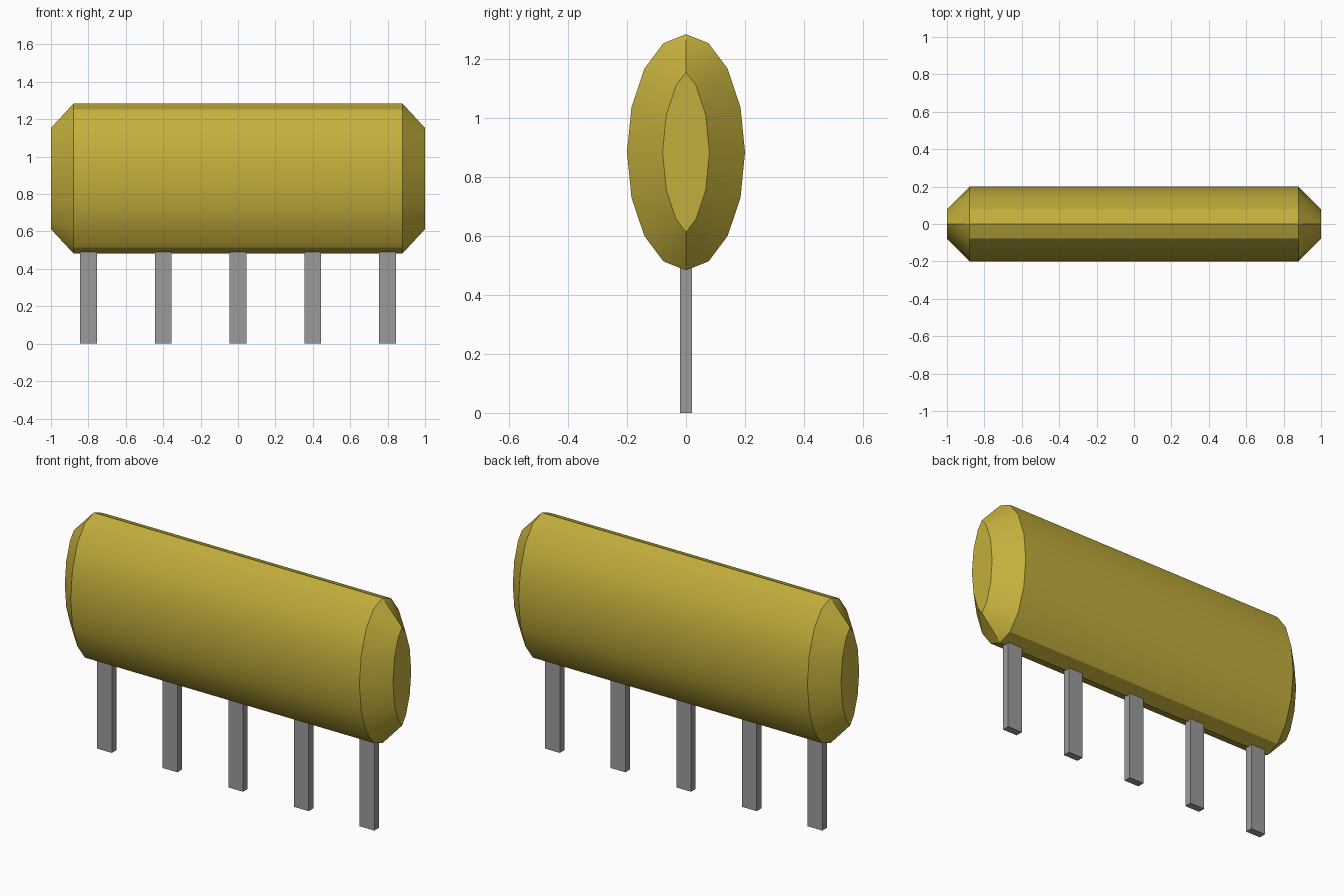
import bpy, bmesh, math
from mathutils import Vector

cube = bpy.data.objects.get("Cube")
if cube:
    bpy.data.objects.remove(cube, do_unlink=True)


def material(name, rgb):
    m = bpy.data.materials.new(name)
    m.use_nodes = True
    m.diffuse_color = (*rgb, 1)
    m.node_tree.nodes["Principled BSDF"].inputs["Base Color"].default_value = (*rgb, 1)
    return m


gold = material("mustard yellow", (0.55, 0.43, 0.045))
grey = material("pin grey", (0.33, 0.33, 0.33))


def add_object(name, bm, mat):
    bmesh.ops.recalc_face_normals(bm, faces=bm.faces)
    mesh = bpy.data.meshes.new(name)
    bm.to_mesh(mesh)
    bm.free()
    mesh.materials.append(mat)
    obj = bpy.data.objects.new(name, mesh)
    bpy.context.collection.objects.link(obj)
    return obj


# Oval cross-section (y, z), relative to the body axis
SIDES, RY, RZ, AXIS_Z, CHAMFER = 16, 0.2, 0.4, 0.883, 0.12
outer = [Vector((RY * math.sin(a), RZ * math.cos(a)))
         for a in (2 * math.pi * i / SIDES for i in range(SIDES))]


def inset(points, d):
    """Offset every edge of the outline inward by d, with mitred corners."""
    result = []
    n = len(points)
    for i, p in enumerate(points):
        e1 = (p - points[i - 1]).normalized()
        e2 = (points[(i + 1) % n] - p).normalized()
        n1, n2 = Vector((e1.y, -e1.x)), Vector((e2.y, -e2.x))
        result.append(p + (n1 + n2) * (d / (1 + n1.dot(n2))))
    # The corners beside the top and bottom tips run together
    for tip in (0, n // 2):
        for k in (tip - 1, (tip + 1) % n):
            result[k] = result[tip].copy()
    return result


# Body: straight oval tube with chamfered, closed ends
inner = inset(outer, CHAMFER)
bm = bmesh.new()
rings = [[bm.verts.new((x, p.x, AXIS_Z + p.y)) for p in outline]
         for x, outline in ((-1, inner), (-1 + CHAMFER, outer),
                            (1 - CHAMFER, outer), (1, inner))]
for a, b in zip(rings, rings[1:]):
    for i in range(SIDES):
        j = (i + 1) % SIDES
        bm.faces.new((a[i], a[j], b[j], b[i]))
bm.faces.new(rings[0])
bm.faces.new(rings[-1])
bmesh.ops.remove_doubles(bm, verts=bm.verts, dist=0.0005)
body = add_object("body", bm, gold)
bpy.ops.object.select_all(action='DESELECT')
body.select_set(True)
bpy.context.view_layer.objects.active = body
bpy.ops.object.shade_smooth_by_angle(angle=math.radians(30))

# Row of five flat pins reaching a little into the body
PIN_TOP = 0.52
for i in range(5):
    bm = bmesh.new()
    bmesh.ops.create_cube(bm, size=1)
    for v in bm.verts:
        v.co = (v.co.x * 0.09 + 0.4 * (i - 2), v.co.y * 0.04, (v.co.z + 0.5) * PIN_TOP)
    add_object(f"pin_{i + 1}", bm, grey)
